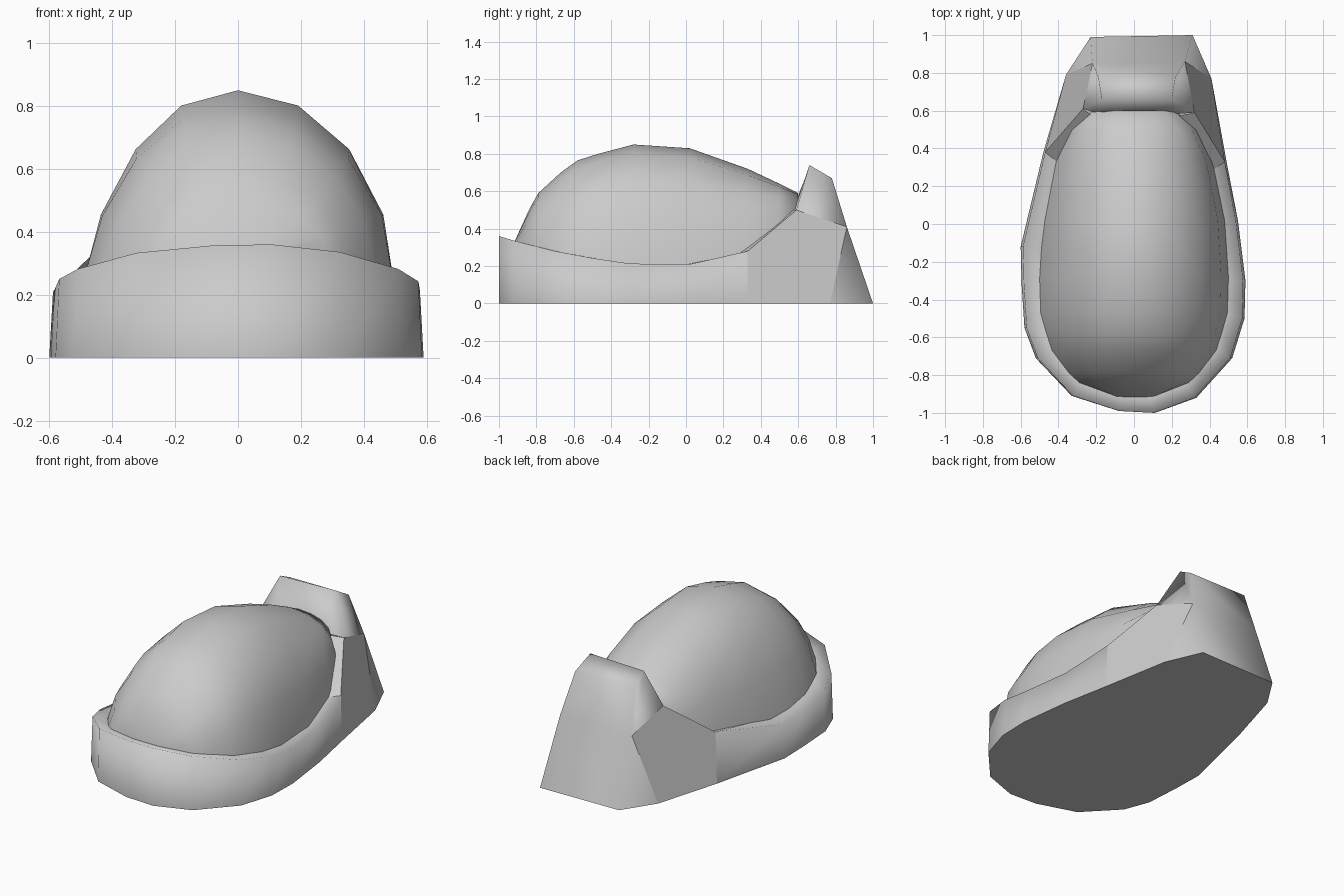
import bpy, bmesh
from math import cos, sin, pi, radians

if "Cube" in bpy.data.objects:
    bpy.data.objects.remove(bpy.data.objects["Cube"])

def make(name, verts, faces, angle=None):
    me = bpy.data.meshes.new(name)
    me.from_pydata(verts, [], faces)
    bm = bmesh.new()
    bm.from_mesh(me)
    bmesh.ops.remove_doubles(bm, verts=bm.verts, dist=1e-4)
    bmesh.ops.recalc_face_normals(bm, faces=bm.faces)
    bm.to_mesh(me)
    bm.free()
    ob = bpy.data.objects.new(name, me)
    bpy.context.collection.objects.link(ob)
    if angle:
        bpy.ops.object.select_all(action='DESELECT')
        bpy.context.view_layer.objects.active = ob
        ob.select_set(True)
        bpy.ops.object.shade_smooth_by_angle(angle=radians(angle))
    return ob

def loft(rows):
    n = len(rows[0])
    faces = [(r*n+i, r*n+i+1, (r+1)*n+i+1, (r+1)*n+i)
             for r in range(len(rows)-1) for i in range(n-1)]
    return [p for row in rows for p in row], faces

# Height of the rim along the length
CURVE = [(-1, .36), (-.8, .30), (-.55, .25), (-.28, .21), (.05, .21), (.33, .28), (.6, .5)]
def rim_z(y):
    for (a, za), (b, zb) in zip(CURVE, CURVE[1:]):
        if y <= b:
            return za + (zb-za)*(max(y, a)-a)/(b-a)
    return CURVE[-1][1]

# Plan outline, from left rear round the front to right rear
PLAN = [(-.48, .38), (-.6, -.12), (-.595, -.32), (-.58, -.55), (-.52, -.71), (-.33, -.91),
        (-.08, -.99), (.11, -1), (.33, -.92), (.52, -.71), (.585, -.5), (.59, -.3),
        (.55, .02), (.49, .33)]

# Side-panel and tail corners: g top front, c top middle, b/a bottom, e/f ridge
L = dict(g=(-.27, .61, .52), c=(-.22, .85, .41), b=(-.36, .79, 0), a=(-.23, .99, 0),
         e=(-.19, .78, .67), f=(-.17, .66, .73))
R = dict(g=(.32, .59, .5), c=(.27, .86, .41), b=(.41, .77, 0), a=(.31, 1, 0),
         e=(.22, .78, .67), f=(.20, .66, .74))

# Rim: outer wall and the narrow ledge around the dome, one smooth skin
bottom = [(x, y, 0) for x, y in PLAN]
top = [(x*.98, y, rim_z(y)) for x, y in PLAN]
inner = []
for x, y, z in top:
    yi = -.2 + (y+.2)*.87
    inner.append((x*.8, yi, rim_z(yi)))
make("rim", *loft([bottom, top, inner]), 170)

# Rear ends of the ledge, rising to the tail
for name, s, k, p in (("left_ledge", L, 0, (-.2, .56, .49)),
                      ("right_ledge", R, -1, (.22, .57, .5))):
    make(name, [top[k], s['g'], p, inner[k]], [(0, 1, 2, 3)])

# Flat underside
under = bottom + [R['b'], R['a'], L['a'], L['b']]
make("underside", under, [tuple(range(len(under)))])

# Flat side panels
for name, s, k in (("left_panel", L, 0), ("right_panel", R, -1)):
    make(name, [bottom[k], top[k], s['g'], s['c'], s['b']], [(0, 1, 2, 3, 4)])

# Raised tail block
keys = "abcefg"
verts = [L[k] for k in keys] + [R[k] for k in keys]
verts += [(-.15, .57, .5), (.2, .58, .5)]
faces = [(0, 6, 8, 2), (2, 8, 9, 3), (3, 9, 10, 4), (4, 10, 13, 12),
         (0, 1, 2), (6, 8, 7), (2, 3, 4, 5), (8, 11, 10, 9), (4, 12, 5), (10, 11, 13)]
make("tail_block", verts, faces, 170)

# Dome: elliptical sections (y, half width, base, crown)
STATIONS = [(-.915, .10, .33, .335), (-.84, .29, .31, .50), (-.79, .345, .295, .59),
            (-.67, .435, .27, .70), (-.58, .465, .25, .765), (-.47, .495, .235, .80),
            (-.28, .5, .21, .85), (.02, .48, .21, .83), (.33, .415, .28, .72),
            (.5, .33, .42, .64), (.6, .22, .50, .59)]
N = 8
def section(y, w, b, c):
    pts = []
    for i in range(N+1):
        t = pi*i/N
        slim = 1 - .08*abs(sin(2*t)) if t > pi/2 else 1   # left side is slightly leaner
        pts.append((w*cos(t)*slim, y, b + (c-b)*sin(t)))
    return pts
v, f = loft([section(*s) for s in STATIONS])
f += [tuple(range(N+1)), tuple(range(len(v)-N-1, len(v)))]
make("dome", v, f, 70)
